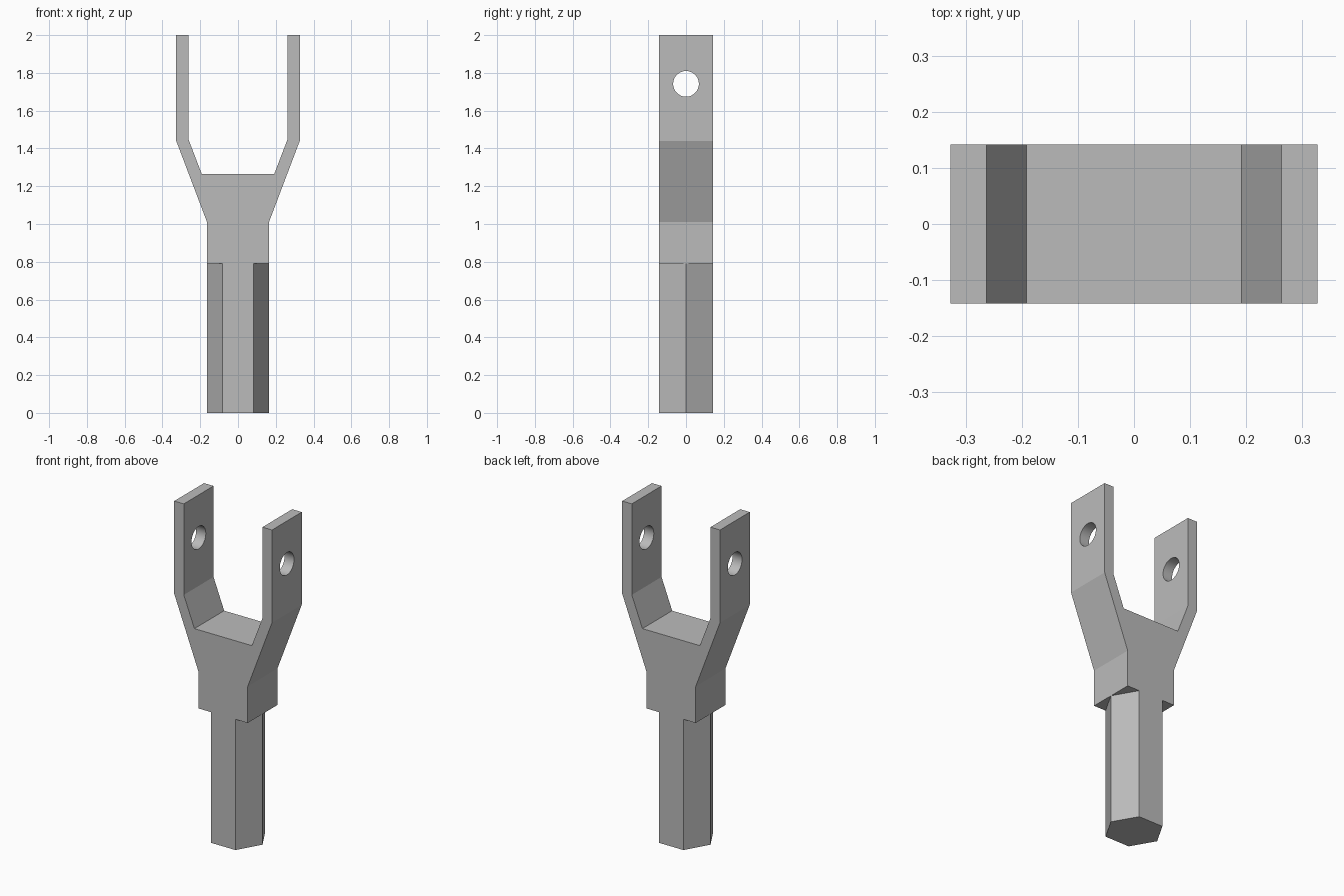
import bpy
import bmesh
import math

cube = bpy.data.objects.get("Cube")
if cube:
    bpy.data.objects.remove(cube, do_unlink=True)

HALF_DEPTH = 0.142
SHAFT_TOP = 0.79
HEX_RADIUS = HALF_DEPTH / math.cos(math.pi / 6)

# Single plain steel colour
steel = bpy.data.materials.new("steel_grey")
steel.use_nodes = True
colour = (0.5, 0.5, 0.5, 1.0)
steel.diffuse_color = colour
steel.node_tree.nodes["Principled BSDF"].inputs["Base Color"].default_value = colour


def prism(name, points, direction):
    """Extrude a closed outline along a direction into a solid."""
    bm = bmesh.new()
    face = bm.faces.new([bm.verts.new(p) for p in points])
    moved = bmesh.ops.extrude_face_region(bm, geom=[face])["geom"]
    verts = [g for g in moved if isinstance(g, bmesh.types.BMVert)]
    bmesh.ops.translate(bm, verts=verts, vec=direction)
    bmesh.ops.recalc_face_normals(bm, faces=bm.faces)
    mesh = bpy.data.meshes.new(name)
    bm.to_mesh(mesh)
    bm.free()
    mesh.materials.append(steel)
    obj = bpy.data.objects.new(name, mesh)
    bpy.context.collection.objects.link(obj)
    return obj


# Fork: right half of the outline, mirrored to close it
half = [(HEX_RADIUS, SHAFT_TOP), (HEX_RADIUS, 1.01), (0.327, 1.44),
        (0.327, 2.0), (0.263, 2.0), (0.263, 1.45), (0.192, 1.265)]
outline = half + [(-x, z) for x, z in reversed(half)]
fork = prism("fork", [(x, -HALF_DEPTH, z) for x, z in outline],
             (0, 2 * HALF_DEPTH, 0))

# Pin hole through both arms
bpy.ops.mesh.primitive_cylinder_add(vertices=48, radius=0.068, depth=1.0,
                                    location=(0, 0, 1.742),
                                    rotation=(0, math.pi / 2, 0))
cutter = bpy.context.object
cutter.name = "pin_hole_cutter"
cutter.data.materials.append(steel)
cutter.hide_render = True

hole = fork.modifiers.new("pin_hole", 'BOOLEAN')
hole.operation = 'DIFFERENCE'
hole.solver = 'EXACT'
hole.object = cutter
bpy.ops.object.select_all(action='DESELECT')
fork.select_set(True)
bpy.context.view_layer.objects.active = fork
bpy.ops.object.modifier_apply(modifier=hole.name)
bpy.data.objects.remove(cutter, do_unlink=True)
bpy.ops.object.shade_smooth_by_angle(angle=math.radians(15))

# Hexagonal shaft with flats at front and back
hexagon = [(HEX_RADIUS * math.cos(i * math.pi / 3),
            HEX_RADIUS * math.sin(i * math.pi / 3), 0) for i in range(6)]
prism("hex_shaft", hexagon, (0, 0, SHAFT_TOP))
